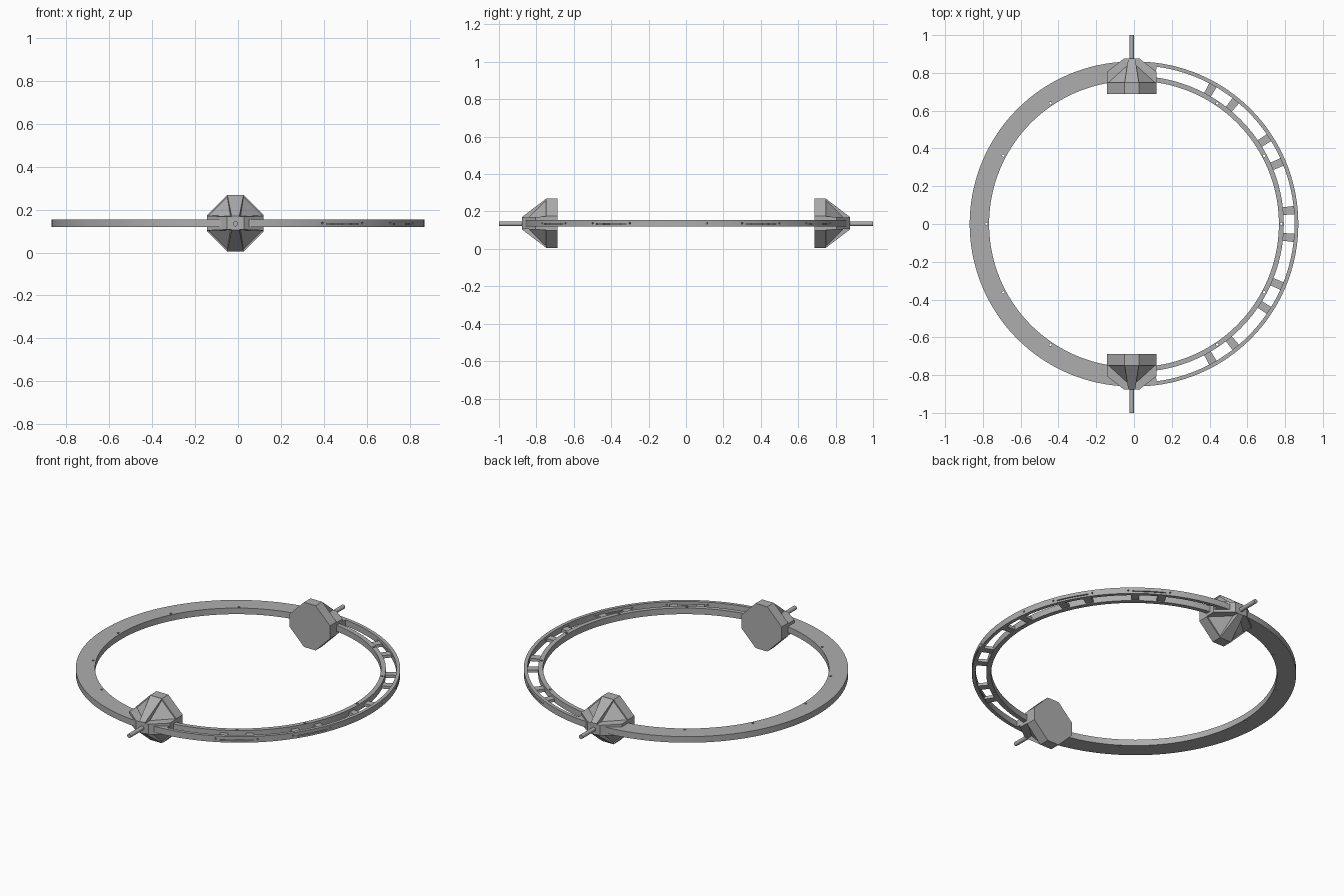
import bpy, bmesh
from math import sin, cos, radians, pi
from mathutils import Matrix, Vector

cube = bpy.data.objects.get("Cube")
if cube:
    bpy.data.objects.remove(cube, do_unlink=True)

grey = bpy.data.materials.new("grey plastic")
grey.use_nodes = True
colour = (0.42, 0.42, 0.42, 1)
grey.diffuse_color = colour
grey.node_tree.nodes["Principled BSDF"].inputs["Base Color"].default_value = colour

MID = 0.137           # height of the ring's middle plane
Z0, Z1 = 0.119, 0.155  # underside and top of the ring
R_IN, R_OUT = 0.757, 0.86
HALF = 0.01           # each half ring is shifted outwards by this
MOUNT_X = -0.012


def finish(name, bm, smooth=False):
    bmesh.ops.recalc_face_normals(bm, faces=bm.faces)
    mesh = bpy.data.meshes.new(name)
    bm.to_mesh(mesh)
    bm.free()
    mesh.materials.append(grey)
    ob = bpy.data.objects.new(name, mesh)
    bpy.context.collection.objects.link(ob)
    if smooth:
        bpy.ops.object.select_all(action='DESELECT')
        ob.select_set(True)
        bpy.context.view_layer.objects.active = ob
        bpy.ops.object.shade_smooth_by_angle(angle=radians(30))
    return ob


def add_arc(bm, cx, r0, r1, z0, z1, a0, a1, n):
    """Curved bar of rectangular section swept between two angles."""
    rows = []
    for i in range(n + 1):
        a = radians(a0 + (a1 - a0) * i / n)
        rows.append([bm.verts.new((cx + r * cos(a), r * sin(a), z))
                     for r, z in ((r0, z0), (r1, z0), (r1, z1), (r0, z1))])
    for p, q in zip(rows, rows[1:]):
        for k in range(4):
            bm.faces.new((p[k], p[(k + 1) % 4], q[(k + 1) % 4], q[k]))
    bm.faces.new(rows[0])
    bm.faces.new(rows[-1][::-1])


def add_rod(bm, centre, radius, length, matrix, n=12):
    bmesh.ops.create_cone(bm, cap_ends=True, segments=n, radius1=radius, radius2=radius,
                          depth=length, matrix=Matrix.Translation(centre) @ matrix)


def hull(name, points):
    bm = bmesh.new()
    for p in points:
        bm.verts.new(p)
    bmesh.ops.convex_hull(bm, input=bm.verts)
    bmesh.ops.dissolve_limit(bm, angle_limit=0.01, verts=bm.verts, edges=bm.edges)
    return finish(name, bm)


def cut(ob, cutter):
    mod = ob.modifiers.new("cut", 'BOOLEAN')
    mod.operation = 'DIFFERENCE'
    mod.solver = 'EXACT'
    mod.object = cutter
    cutter.hide_render = True
    cutter.hide_set(True)
    cutter.display_type = 'WIRE'


def pin_holes(name, cx, spots):
    bm = bmesh.new()
    for r, a in spots:
        a = radians(a)
        add_rod(bm, (cx + r * cos(a), r * sin(a), MID), 0.007, 0.1, Matrix(), 8)
    return finish(name, bm)


# Solid half of the ring
bm = bmesh.new()
add_arc(bm, -HALF, R_IN, R_OUT, Z0, Z1, 90, 270, 72)
solid_half = finish("solid_half_ring", bm, True)
pins = [-56, -28, 0, 28, 56]
cut(solid_half, pin_holes("solid_half_holes", -HALF, [(0.772, 180 + a) for a in pins]))

# Open half: inner and outer rails
bm = bmesh.new()
add_arc(bm, HALF, R_IN, 0.783, Z0, Z1, -90, 90, 72)
inner_rail = finish("inner_rail", bm, True)
cut(inner_rail, pin_holes("inner_rail_holes", HALF, [(0.77, a) for a in pins]))

bm = bmesh.new()
add_arc(bm, HALF, 0.84, R_OUT, Z0, Z1, -90, 90, 72)
outer_rail = finish("outer_rail", bm, True)

# Thin slits and radial screw holes in the outer rail
bm = bmesh.new()
for c in (-56, -28, 28, 56):
    add_arc(bm, HALF, 0.83, 0.88, 0.13, 0.135, c - 6, c + 6, 6)
slits = finish("outer_rail_slits", bm)
cut(outer_rail, slits)
bm = bmesh.new()
for c in pins:
    for d in (-7.5, 7.5):
        a = radians(c + d)
        turn = Matrix.Rotation(a, 4, 'Z') @ Matrix.Rotation(pi / 2, 4, 'Y')
        add_rod(bm, (HALF + 0.85 * cos(a), 0.85 * sin(a), MID), 0.005, 0.06, turn, 8)
cut(outer_rail, finish("outer_rail_screw_holes", bm))

# Paired rungs between the rails
bm = bmesh.new()
for c in pins:
    for d in (-5, 5):
        add_arc(bm, HALF, 0.775, 0.848, 0.123, 0.14, c + d - 1.5, c + d + 1.5, 2)
finish("rungs", bm)

# End blocks closing the open half beside the mounts
bm = bmesh.new()
for a in (82.5, -90):
    add_arc(bm, HALF, 0.775, 0.848, Z0, Z1, a, a + 7.5, 4)
finish("end_blocks", bm)


def box_ring(s, y, w, h):
    return [(MOUNT_X + i * w, s * y, MID + j * h) for i in (-1, 1) for j in (-1, 1)]


def octagon(s, y, w, flat):
    return box_ring(s, y, w, flat) + box_ring(s, y, flat, w)


# Two faceted mounts with axle pins
for s, side in ((-1, "front"), (1, "back")):
    hull(side + "_mount_plate", octagon(s, 0.687, 0.132, 0.038) + octagon(s, 0.748, 0.132, 0.038))
    hull(side + "_mount_body", octagon(s, 0.747, 0.125, 0.036) + box_ring(s, 0.85, 0.022, 0.022))
    hull(side + "_mount_clamp", box_ring(s, 0.7, 0.132, 0.037) + box_ring(s, 0.805, 0.132, 0.034)
         + box_ring(s, 0.877, 0.04, 0.03))
    hull(side + "_mount_rib", box_ring(s, 0.747, 0.038, 0.132) + box_ring(s, 0.877, 0.018, 0.033))
    bm = bmesh.new()
    add_rod(bm, (MOUNT_X, s * 0.92, MID - 0.003), 0.012, 0.16, Matrix.Rotation(pi / 2, 4, 'X'), 20)
    finish(side + "_axle_pin", bm, True)
